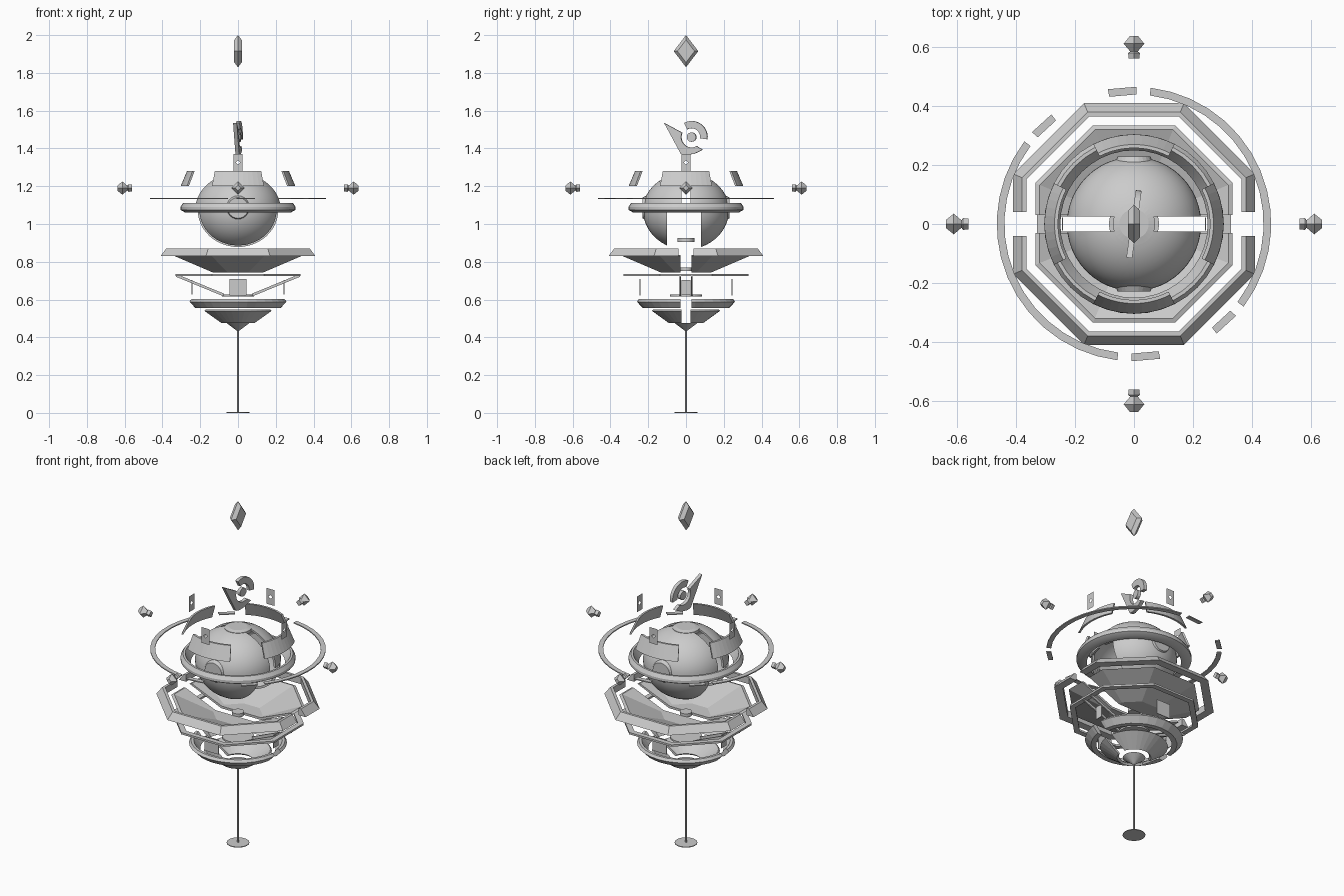
import bpy, bmesh
from math import acos, cos, sin, pi, radians
from mathutils import Matrix, Vector

cube = bpy.data.objects.get("Cube")
if cube:
    bpy.data.objects.remove(cube, do_unlink=True)

grey = bpy.data.materials.new("light_grey")
grey.use_nodes = True
grey.diffuse_color = (0.6, 0.6, 0.6, 1)
grey.node_tree.nodes["Principled BSDF"].inputs["Base Color"].default_value = (0.6, 0.6, 0.6, 1)


def finish(name, bm, smooth=False):
    bmesh.ops.remove_doubles(bm, verts=bm.verts, dist=0.0001)
    bmesh.ops.recalc_face_normals(bm, faces=bm.faces)
    mesh = bpy.data.meshes.new(name)
    bm.to_mesh(mesh)
    bm.free()
    mesh.materials.append(grey)
    obj = bpy.data.objects.new(name, mesh)
    bpy.context.collection.objects.link(obj)
    if smooth:
        bpy.ops.object.select_all(action='DESELECT')
        obj.select_set(True)
        bpy.context.view_layer.objects.active = obj
        bpy.ops.object.shade_smooth_by_angle(angle=radians(30))
    return obj


def cap_open_ends(bm):
    edges = [e for e in bm.edges if e.is_boundary]
    if edges:
        bmesh.ops.holes_fill(bm, edges=edges, sides=0)


def lathe(name, profile, sides=32, start=0, end=360, slot=None, smooth=False):
    """Turn a closed (radius, z) profile; slot removes a strip of y."""
    bm = bmesh.new()
    full = end - start == 360
    octagon = full and sides == 8
    offset = 22.5 if octagon else 0
    scale = 1 / cos(pi / 8) if octagon else 1
    rows = []
    for i in range(sides if full else sides + 1):
        a = radians(start + offset + (end - start) * i / sides)
        rows.append([bm.verts.new((r * scale * cos(a), r * scale * sin(a), z)) for r, z in profile])
    n = len(profile)
    for i in range(sides):
        a, b = rows[i], rows[(i + 1) % len(rows)]
        for j in range(n):
            k = (j + 1) % n
            bm.faces.new((a[j], b[j], b[k], a[k]))
    if not full:
        cap_open_ends(bm)
    bmesh.ops.remove_doubles(bm, verts=bm.verts, dist=0.0001)
    if slot:
        for y in slot:
            bmesh.ops.bisect_plane(bm, geom=bm.verts[:] + bm.edges[:] + bm.faces[:],
                                   plane_co=(0, y, 0), plane_no=(0, 1, 0))
        inside = [f for f in bm.faces if slot[0] < f.calc_center_median().y < slot[1]]
        bmesh.ops.delete(bm, geom=inside, context='FACES')
        cap_open_ends(bm)
    return finish(name, bm, smooth)


def disc(name, radius, z0, z1, sides=32):
    return lathe(name, [(0, z0), (radius, z0), (radius, z1), (0, z1)], sides)


def box(name, size, centre, rotation=Matrix.Identity(4)):
    bm = bmesh.new()
    bmesh.ops.create_cube(bm, size=1, matrix=Matrix.Translation(centre) @ rotation @ Matrix.Diagonal((*size, 1)))
    return finish(name, bm)


def prism(name, outline, thick):
    """Extrude a (y, z) outline along x."""
    bm = bmesh.new()
    face = bm.faces.new([bm.verts.new((-thick / 2, y, z)) for y, z in outline])
    out = bmesh.ops.extrude_face_region(bm, geom=[face], use_keep_orig=True)
    bmesh.ops.translate(bm, vec=(thick, 0, 0), verts=[v for v in out["geom"] if isinstance(v, bmesh.types.BMVert)])
    return finish(name, bm)


def arc(cy, cz, r, a0, a1, n=14):
    return [(cy + r * cos(radians(a0 + (a1 - a0) * i / n)),
             cz + r * sin(radians(a0 + (a1 - a0) * i / n))) for i in range(n + 1)]


# Base, pole and lower point
disc("base_disc", 0.06, 0, 0.004)
disc("pole", 0.004, 0, 0.45, 8)
lathe("lower_point", [(0, 0.43), (0.06, 0.475), (0, 0.475)])

# Lower bowl and its collar
gap = (-0.025, 0.025)
lathe("lower_bowl", [(0.09, 0.475), (0.18, 0.54), (0.172, 0.548), (0.16, 0.54), (0.08, 0.485)], 32, slot=gap)
lathe("lower_collar", [(0.2, 0.555), (0.228, 0.555), (0.26, 0.588), (0.25, 0.602), (0.235, 0.602)],
      32, slot=(-0.03, 0.03))

# Hanging V frame, thin octagon and core
disc("frame_floor", 0.085, 0.617, 0.627)
lathe("octagon_frame", [(0.3, 0.725), (0.33, 0.725), (0.33, 0.736), (0.3, 0.736)], 8)
for side in (-1, 1):
    for y in (-0.03, 0.03):
        a, b = Vector((side * 0.075, y, 0.624)), Vector((side * 0.325, y, 0.727))
        turn = (b - a).to_track_quat('X', 'Z').to_matrix().to_4x4()
        box("v_strut", ((b - a).length, 0.008, 0.014), (a + b) / 2, turn)
    box("side_panel", (0.004, 0.045, 0.075), (side * 0.243, 0, 0.665))
    box("end_panel", (0.09, 0.004, 0.085), (0, side * 0.243, 0.665))
disc("core_bridge", 0.033, 0.75, 0.77)

# Upper octagonal bowl and separate rim
lathe("upper_bowl", [(0, 0.742), (0.13, 0.742), (0.335, 0.83), (0.32, 0.835), (0.125, 0.755), (0, 0.755)],
      8, slot=(-0.03, 0.03))
lathe("bowl_rim", [(0.365, 0.83), (0.41, 0.83), (0.38, 0.87), (0.365, 0.87)], 8, slot=(-0.04, 0.04))
disc("floating_disc", 0.045, 0.905, 0.925)


# Central globe: upper and lower shells with slots, a cap and hatches
def globe_profile(height, opening):
    def row(r, h):
        end = acos(opening / r)
        return [(r * cos(end * i / 12), 1.075 + h * sin(end * i / 12)) for i in range(13)]
    return row(0.228, height) + row(0.216, height * 0.95)[::-1]


lathe("globe_upper", globe_profile(0.195, 0.06), 48, slot=gap, smooth=True)
lathe("globe_lower", globe_profile(-0.21, 0.03), 48, slot=(-0.1, 0.08), smooth=True)
lathe("globe_cap", [(0, 1.245), (0.072, 1.245), (0.072, 1.262), (0.05, 1.268), (0, 1.268)])
for side in (-1, 1):
    bm = bmesh.new()
    bmesh.ops.create_cone(bm, cap_ends=True, segments=24, radius1=0.07, radius2=0.055, depth=0.03,
                          matrix=Matrix.Translation((0, side * 0.215, 1.085)) @ Matrix.Rotation(-side * pi / 2, 4, 'X'))
    finish("globe_hatch", bm)

# Collar around the globe
lathe("globe_collar", [(0.25, 1.06), (0.278, 1.06), (0.305, 1.075), (0.305, 1.09), (0.292, 1.11), (0.28, 1.11)],
      40, smooth=True)

# Broken orbit ring
orbit = [(0.44, 1.132), (0.466, 1.132), (0.466, 1.138), (0.44, 1.138)]
for turn in (0, 180):
    lathe("orbit_long", orbit, 14, -37 + turn, 83 + turn)
    lathe("orbit_short", orbit, 1, -53 + turn, -42 + turn)
    lathe("orbit_short", orbit, 1, -91 + turn, -79 + turn)

# Four leaning shields, pierced plates and outer crystals
for q in range(4):
    a = q * 90
    spin = Matrix.Rotation(radians(a), 4, 'Z')
    lathe("shield", [(0.292, 1.2), (0.304, 1.2), (0.27, 1.28), (0.258, 1.28)], 10, a - 27, a + 27)

    bm = bmesh.new()
    corners = [bm.verts.new((0.3, y * 0.025, 1.325 + z * 0.046)) for y, z in ((-1, -1), (1, -1), (1, 1), (-1, 1))]
    hole = [bm.verts.new((0.3, y * 0.012, 1.325 + z * 0.012)) for y, z in ((0, -1), (1, 0), (0, 1), (-1, 0))]
    for i in range(4):
        j = (i + 1) % 4
        bm.faces.new((corners[i], corners[j], hole[i]))
        bm.faces.new((corners[j], hole[j], hole[i]))
    bm.transform(spin)
    finish("pierced_plate", bm)

    along = spin @ Matrix.Translation((0, 0, 1.19)) @ Matrix.Rotation(pi / 2, 4, 'Y')
    crystal = lathe("crystal", [(0, 0.562), (0.018, 0.562), (0.02, 0.58), (0.013, 0.586),
                                (0.035, 0.612), (0.014, 0.638), (0, 0.638)], 4)
    crystal.data.transform(along)

# Pointer emblem: wedge, open ring and dot, turned slightly
wedge = [(-0.116, 1.535)] + arc(0.03, 1.46, 0.055, 155, 300) + [(0.09, 1.393), (0.045, 1.372), (0, 1.365), (-0.026, 1.37)]
ring = arc(0.03, 1.46, 0.085, 118, -8) + arc(0.03, 1.46, 0.047, -8, 118)
for name, outline in (("emblem_wedge", wedge), ("emblem_ring", ring), ("emblem_dot", arc(0.03, 1.46, 0.025, 0, 340))):
    prism(name, outline, 0.02).data.transform(Matrix.Rotation(radians(-8), 4, 'Z'))

# Bevelled diamond at the very top
bm = bmesh.new()
loops = [[bm.verts.new((x, y * s, 1.915 + z * s)) for y, z in ((-0.065, 0), (0, -0.085), (0.065, 0), (0, 0.085))]
         for x, s in ((-0.02, 0.7), (0, 1), (0.02, 0.7))]
for low, high in zip(loops, loops[1:]):
    for i in range(4):
        bm.faces.new((low[i], low[i - 1], high[i - 1], high[i]))
bm.faces.new(loops[0])
bm.faces.new(loops[2])
finish("top_diamond", bm)
